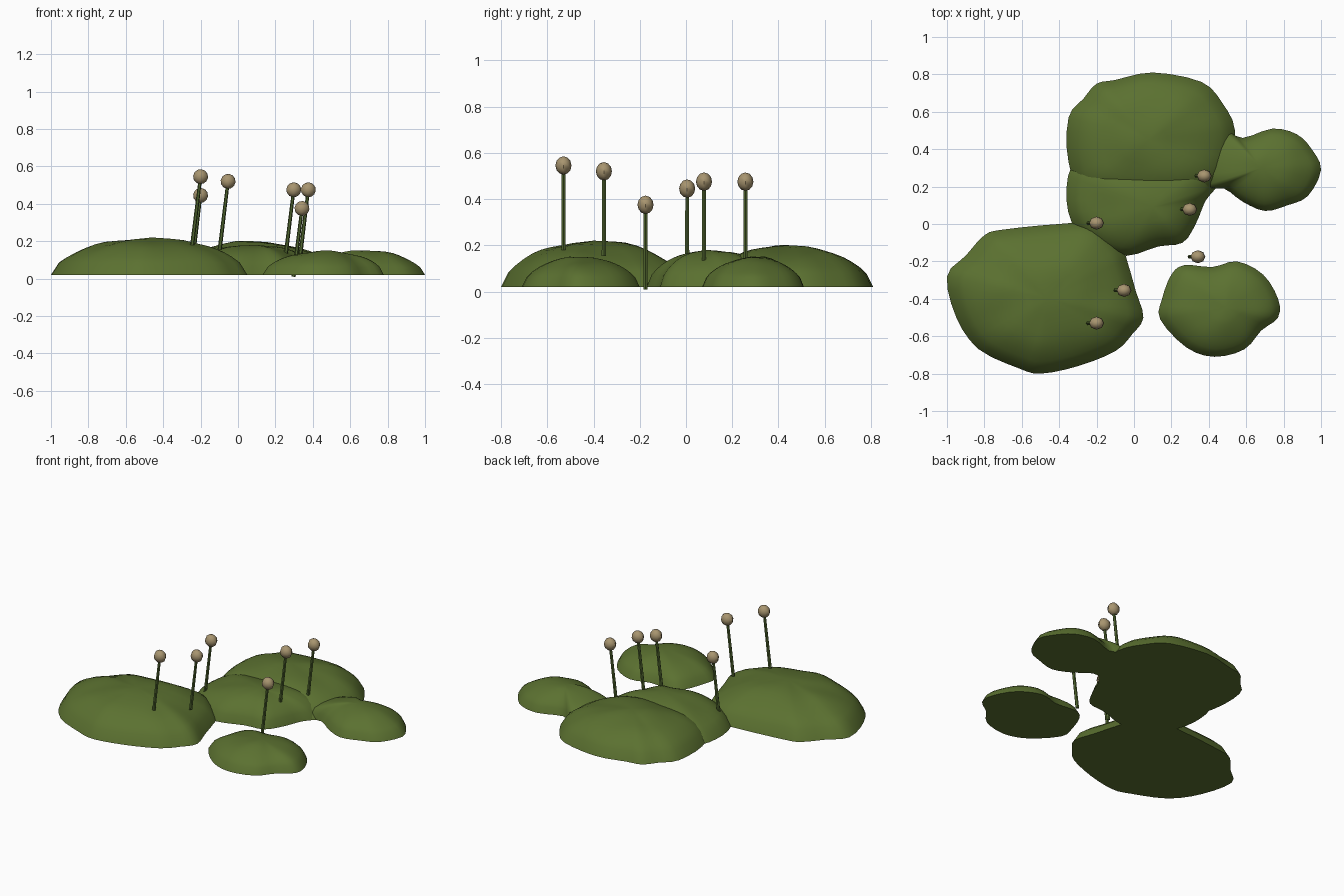
import bpy, bmesh
from mathutils import Vector, Matrix, noise

cube = bpy.data.objects.get("Cube")
if cube:
    bpy.data.objects.remove(cube, do_unlink=True)

FLOOR = 0.02


def material(name, colour):
    mat = bpy.data.materials.new(name)
    mat.use_nodes = True
    mat.diffuse_color = (*colour, 1)
    mat.node_tree.nodes["Principled BSDF"].inputs["Base Color"].default_value = (*colour, 1)
    return mat


moss_green = material("moss green", (0.105, 0.165, 0.03))
stalk_green = material("stalk green", (0.085, 0.14, 0.03))
spore_tan = material("spore tan", (0.39, 0.3, 0.16))


def finish(bm, name, mat):
    bmesh.ops.recalc_face_normals(bm, faces=bm.faces)
    mesh = bpy.data.meshes.new(name)
    bm.to_mesh(mesh)
    bm.free()
    mesh.materials.append(mat)
    obj = bpy.data.objects.new(name, mesh)
    bpy.context.collection.objects.link(obj)
    bpy.ops.object.select_all(action="DESELECT")
    obj.select_set(True)
    bpy.context.view_layer.objects.active = obj
    bpy.ops.object.shade_smooth_by_angle(angle=0.8)
    return obj


def smooth_loop(points, steps=3):
    """Closed Catmull-Rom curve through the outline points."""
    pts = [Vector(p) for p in points]
    n = len(pts)
    loop = []
    for i in range(n):
        a, b, c, d = (pts[(i + k) % n] for k in (-1, 0, 1, 2))
        for s in range(steps):
            t = s / steps
            loop.append(0.5 * (2 * b + (c - a) * t + (2 * a - 5 * b + 4 * c - d) * t * t
                               + (3 * b - a - 3 * c + d) * t ** 3))
    return loop


def mound(name, peak, height, outline, rings=9):
    """Lumpy dome rising from an outline to a peak, closed by a flat base."""
    bm = bmesh.new()
    centre = Vector(peak)
    loop = smooth_loop(outline)
    n = len(loop)
    layers = []
    for r in range(rings):
        t = (1 - r / rings) ** 0.7
        layer = []
        for p in loop:
            q = centre.lerp(p, t)
            rise = (1 - t * t) ** 0.6
            lump = 0.014 * noise.noise(Vector((q.x, q.y, height)) * 6) * rise
            layer.append(bm.verts.new((q.x, q.y, FLOOR + height * rise + lump)))
        layers.append(layer)
    top = bm.verts.new((centre.x, centre.y, FLOOR + height))
    for low, high in zip(layers, layers[1:]):
        for i in range(n):
            j = (i + 1) % n
            bm.faces.new((low[i], low[j], high[j], high[i]))
    for i in range(n):
        bm.faces.new((layers[-1][i], layers[-1][(i + 1) % n], top))
    bm.faces.new(layers[0])
    return finish(bm, name, moss_green)


# Moss mounds
mound("large_moss_mound", (-0.46, -0.4), 0.2, [
    (-1, -.28), (-.9, -.17), (-.8, -.06), (-.7, -.03), (-.4, 0), (-.2, 0),
    (-.07, -.12), (-.03, -.22), (.01, -.36), (.05, -.5), (-.01, -.59),
    (-.1, -.68), (-.3, -.76), (-.5, -.8), (-.62, -.77), (-.83, -.67), (-.95, -.5)])
mound("back_moss_mound", (0.08, 0.45), 0.18, [
    (.54, .5), (.47, .65), (.36, .76), (.1, .81), (-.1, .77), (-.2, .75),
    (-.27, .67), (-.35, .57), (-.35, .33), (-.25, .15), (.1, .08), (.36, .13), (.5, .28)])
mound("middle_moss_mound", (0.1, 0.09), 0.16, [
    (.43, .2), (.38, .12), (.33, 0), (.26, -.1), (.13, -.12), (-.04, -.17),
    (-.2, -.12), (-.33, 0), (-.36, .2), (-.28, .35), (.1, .4), (.4, .34)])
mound("side_moss_mound", (0.68, 0.3), 0.13, [
    (.58, .46), (.74, .51), (.87, .48), (.95, .4), (1, .29), (.93, .15),
    (.82, .1), (.7, .07), (.58, .12), (.48, .19), (.36, .2), (.36, .4), (.48, .5)])
mound("small_moss_mound", (0.49, -0.45), 0.13, [
    (.14, -.51), (.15, -.4), (.2, -.27), (.27, -.22), (.42, -.23), (.55, -.2),
    (.69, -.27), (.77, -.4), (.77, -.5), (.68, -.57), (.59, -.67), (.43, -.71), (.28, -.66)])

# Leaning stalks, each tipped with a spore ball
LEAN = Vector((0.045, 0, 0.365))
TILT = LEAN.to_track_quat("Z", "Y").to_matrix().to_4x4()
TIPS = [(-.2, .005, .445), (-.053, -.355, .52), (-.2, -.53, .545),
        (.298, .078, .475), (.376, .257, .475), (.342, -.175, .375)]
for number, tip in enumerate(TIPS, 1):
    end = Vector(tip)
    bm = bmesh.new()
    bmesh.ops.create_cone(bm, cap_ends=True, segments=6, radius1=0.011, radius2=0.009,
                          depth=LEAN.length,
                          matrix=Matrix.Translation(end - LEAN / 2) @ TILT)
    finish(bm, f"stalk_{number}", stalk_green)
    bm = bmesh.new()
    bmesh.ops.create_uvsphere(bm, u_segments=8, v_segments=6, radius=0.04,
                              matrix=Matrix.Translation(end) @ TILT
                              @ Matrix.Diagonal((0.87, 1, 1, 1)))
    finish(bm, f"spore_ball_{number}", spore_tan)
